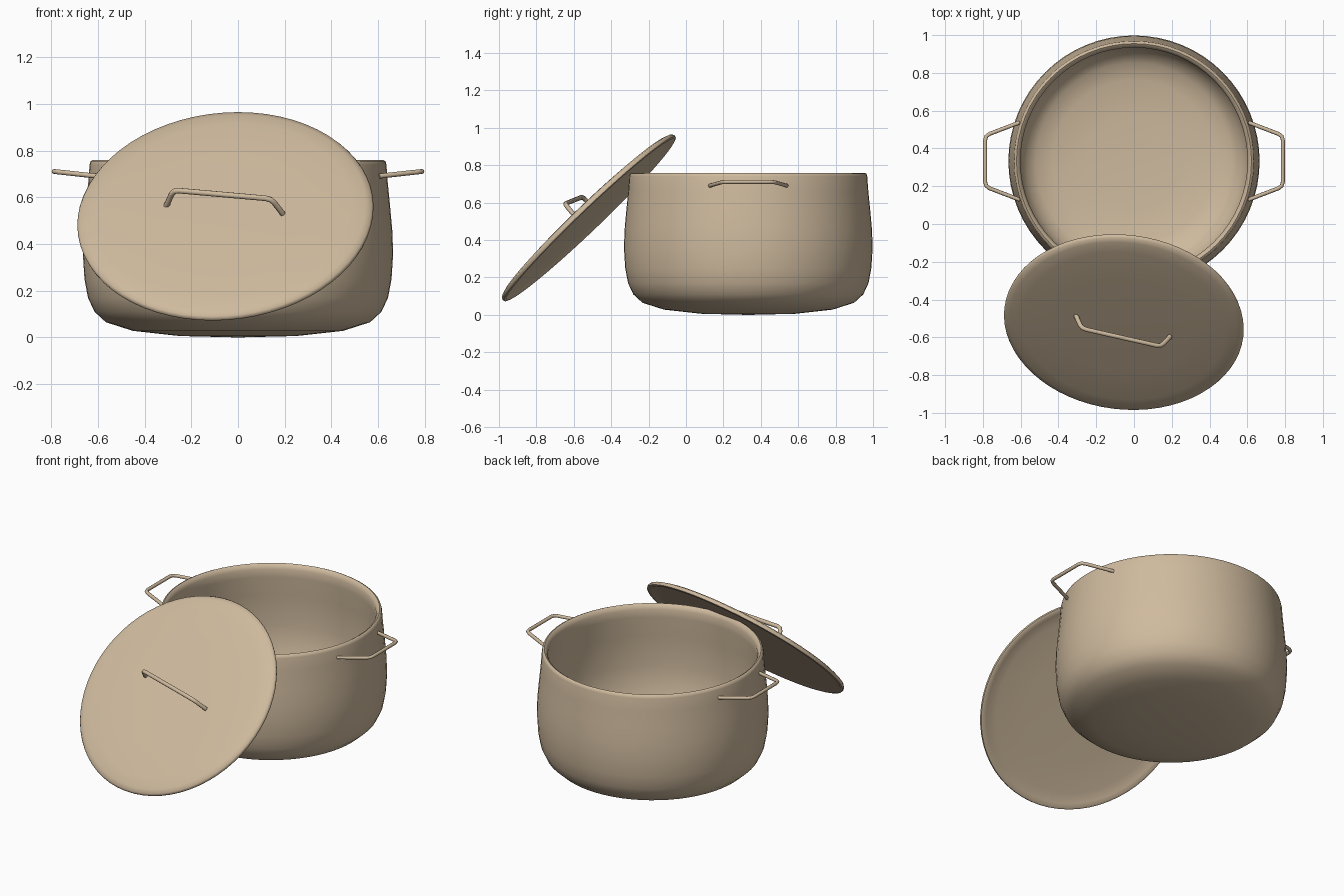
import bpy, math
from mathutils import Vector

if "Cube" in bpy.data.objects:
    bpy.data.objects.remove(bpy.data.objects["Cube"])

tan = bpy.data.materials.new("warm tan")
tan.diffuse_color = (0.62, 0.49, 0.34, 1)
tan.use_nodes = True
tan.node_tree.nodes["Principled BSDF"].inputs["Base Color"].default_value = tan.diffuse_color


def lathe(name, profile, steps=64):
    """Spin an (r, z) profile whose first and last points lie on the axis."""
    verts, rings, faces = [], [], []
    for r, z in profile:
        if r == 0:
            rings.append([len(verts)] * steps)
            verts.append((0, 0, z))
        else:
            rings.append(list(range(len(verts), len(verts) + steps)))
            verts += [(r * math.cos(2 * math.pi * i / steps),
                       r * math.sin(2 * math.pi * i / steps), z) for i in range(steps)]
    for a, b in zip(rings, rings[1:]):
        for i in range(steps):
            j = (i + 1) % steps
            faces.append(list(dict.fromkeys((a[i], a[j], b[j], b[i]))))
    me = bpy.data.meshes.new(name)
    me.from_pydata(verts, [], faces)
    return finish(bpy.data.objects.new(name, me))


def finish(ob):
    if ob.name not in bpy.context.scene.collection.objects:
        bpy.context.scene.collection.objects.link(ob)
    ob.data.materials.append(tan)
    bpy.ops.object.select_all(action='DESELECT')
    ob.select_set(True)
    bpy.context.view_layer.objects.active = ob
    bpy.ops.object.shade_smooth_by_angle(angle=math.radians(50))
    return ob


def rod(name, pts, radius, bend=0.025):
    """Round bar along pts, with slightly cut corners."""
    pts = [Vector(p) for p in pts]
    path = [pts[0]]
    for a, b, c in zip(pts, pts[1:], pts[2:]):
        p, q = b + (a - b).normalized() * bend, b + (c - b).normalized() * bend
        path += [p, (p + q) / 4 + b / 2, q]
    path.append(pts[-1])
    cu = bpy.data.curves.new(name, 'CURVE')
    cu.dimensions = '3D'
    cu.bevel_depth = radius
    cu.bevel_resolution = 2
    cu.use_fill_caps = True
    sp = cu.splines.new('POLY')
    sp.points.add(len(path) - 1)
    for s, p in zip(sp.points, path):
        s.co = (*p, 1)
    ob = bpy.data.objects.new(name, cu)
    bpy.context.scene.collection.objects.link(ob)
    bpy.ops.object.select_all(action='DESELECT')
    ob.select_set(True)
    bpy.context.view_layer.objects.active = ob
    bpy.ops.object.convert(target='MESH')
    return finish(bpy.context.view_layer.objects.active)


# pot: outer wall, rolled rim, inner wall and floor
pot = lathe("pot_body", [
    (0, 0), (0.25, 0.006), (0.45, 0.028), (0.566, 0.065), (0.615, 0.11), (0.643, 0.17),
    (0.658, 0.25), (0.665, 0.36), (0.661, 0.46), (0.652, 0.56), (0.642, 0.66), (0.636, 0.74),
    (0.632, 0.755), (0.622, 0.76), (0.61, 0.752), (0.601, 0.73), (0.602, 0.68), (0.615, 0.56),
    (0.625, 0.36), (0.605, 0.19), (0.57, 0.12), (0.52, 0.08), (0.43, 0.055), (0.25, 0.04), (0, 0.035)])
pot.location = (0, 0.333, 0)

# two side handles
for side, s in (("right", 1), ("left", -1)):
    rod("pot_handle_" + side, [(s * 0.605, 0.538, 0.691), (s * 0.788, 0.468, 0.711),
                               (s * 0.788, 0.198, 0.711), (s * 0.605, 0.128, 0.691)], 0.0105)

# lid: thin shallow shell leaning on the rim
lid = lathe("lid", [
    (0, -0.008), (0.35, -0.010), (0.54, -0.014), (0.60, -0.020), (0.622, -0.028), (0.634, -0.024),
    (0.637, -0.014), (0.630, -0.003), (0.605, 0.006), (0.54, 0.013), (0.35, 0.018), (0, 0.020)])
lid.location = (-0.055, -0.53, 0.53)
lid.rotation_euler = Vector((-0.085, -0.69, 0.72)).to_track_quat('Z', 'Y').to_euler()

# lid handle
rod("lid_handle", [(-0.307, -0.485, 0.563), (-0.277, -0.553, 0.631),
                   (0.142, -0.648, 0.594), (0.192, -0.595, 0.53)], 0.0125)

# consistent outward normals
import bmesh
for ob in bpy.context.scene.objects:
    bm = bmesh.new()
    bm.from_mesh(ob.data)
    bmesh.ops.recalc_face_normals(bm, faces=bm.faces)
    bm.to_mesh(ob.data)
    bm.free()
